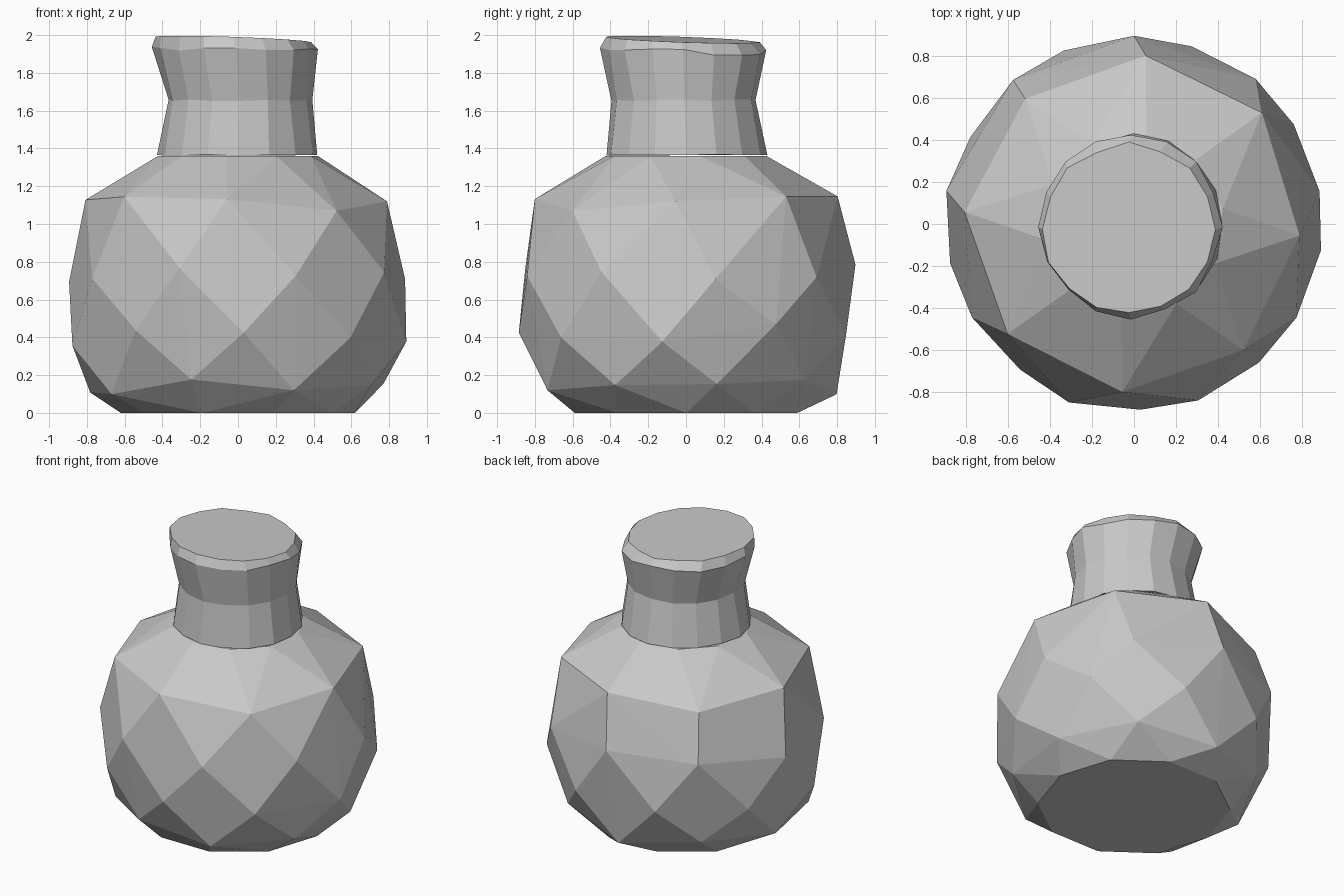
import bpy, bmesh, math, random
from mathutils import Vector

cube = bpy.data.objects.get("Cube")
if cube:
    bpy.data.objects.remove(cube, do_unlink=True)

random.seed(4)

stone = bpy.data.materials.new("stone grey")
stone.use_nodes = True
GREY = (0.58, 0.58, 0.58, 1)
stone.diffuse_color = GREY
stone.node_tree.nodes["Principled BSDF"].inputs["Base Color"].default_value = GREY


def add_object(name, bm):
    bmesh.ops.recalc_face_normals(bm, faces=bm.faces)
    mesh = bpy.data.meshes.new(name)
    bm.to_mesh(mesh)
    bm.free()
    mesh.materials.append(stone)
    obj = bpy.data.objects.new(name, mesh)
    bpy.context.collection.objects.link(obj)
    return obj


def ring(z, radius, count, turn=0.0, wobble=0.0, lift=0.0, centre=(0, 0)):
    """Points of one rough horizontal ring."""
    points = []
    for i in range(count):
        a = math.radians(turn) + math.tau * i / count
        r = radius + random.uniform(-wobble, wobble)
        points.append(Vector((centre[0] + r * math.cos(a), centre[1] + r * math.sin(a),
                              z + random.uniform(-lift, lift))))
    return points


# Faceted round body: hull around rough rings, flat underneath
bm = bmesh.new()
body_rings = [
    ring(0.0, 0.62, 10, 0),
    ring(0.14, 0.79, 9, 12, 0.01, 0.05),
    ring(0.42, 0.89, 9, 32, 0.01, 0.07),
    ring(0.75, 0.90, 9, 10, 0.01, 0.07),
    ring(1.10, 0.80, 8, -4, 0.01, 0.05),
    ring(1.36, 0.43, 10, 10),
]
for points in body_rings:
    for p in points:
        bm.verts.new(p)
bmesh.ops.convex_hull(bm, input=bm.verts)
bmesh.ops.dissolve_limit(bm, angle_limit=0.02, verts=bm.verts, edges=bm.edges)
add_object("flask_body", bm)

# Neck: flared foot, pinched waist, flared lip, tilted closed top
SIDES = 16
neck_rings = [
    ring(1.365, 0.425, SIDES, 0, 0.006, 0.004),
    ring(1.655, 0.38, SIDES, 0, 0.006, 0.004, (0.01, -0.01)),
    ring(1.92, 0.432, SIDES, 0, 0.012, 0.015, (-0.015, -0.015)),
    ring(1.975, 0.405, SIDES, 0, 0.012, 0.0, (-0.025, -0.025)),
]
for points, slope in ((neck_rings[2], 0.02), (neck_rings[3], 0.035)):
    for p in points:
        p.z -= slope * (p.x + p.y)
bm = bmesh.new()
loops = [[bm.verts.new(p) for p in points] for points in neck_rings]
for low, high in zip(loops, loops[1:]):
    for i in range(SIDES):
        j = (i + 1) % SIDES
        bm.faces.new((low[i], low[j], high[j], high[i]))
bm.faces.new(loops[0][::-1])
bm.faces.new(loops[-1])
add_object("flask_neck", bm)
